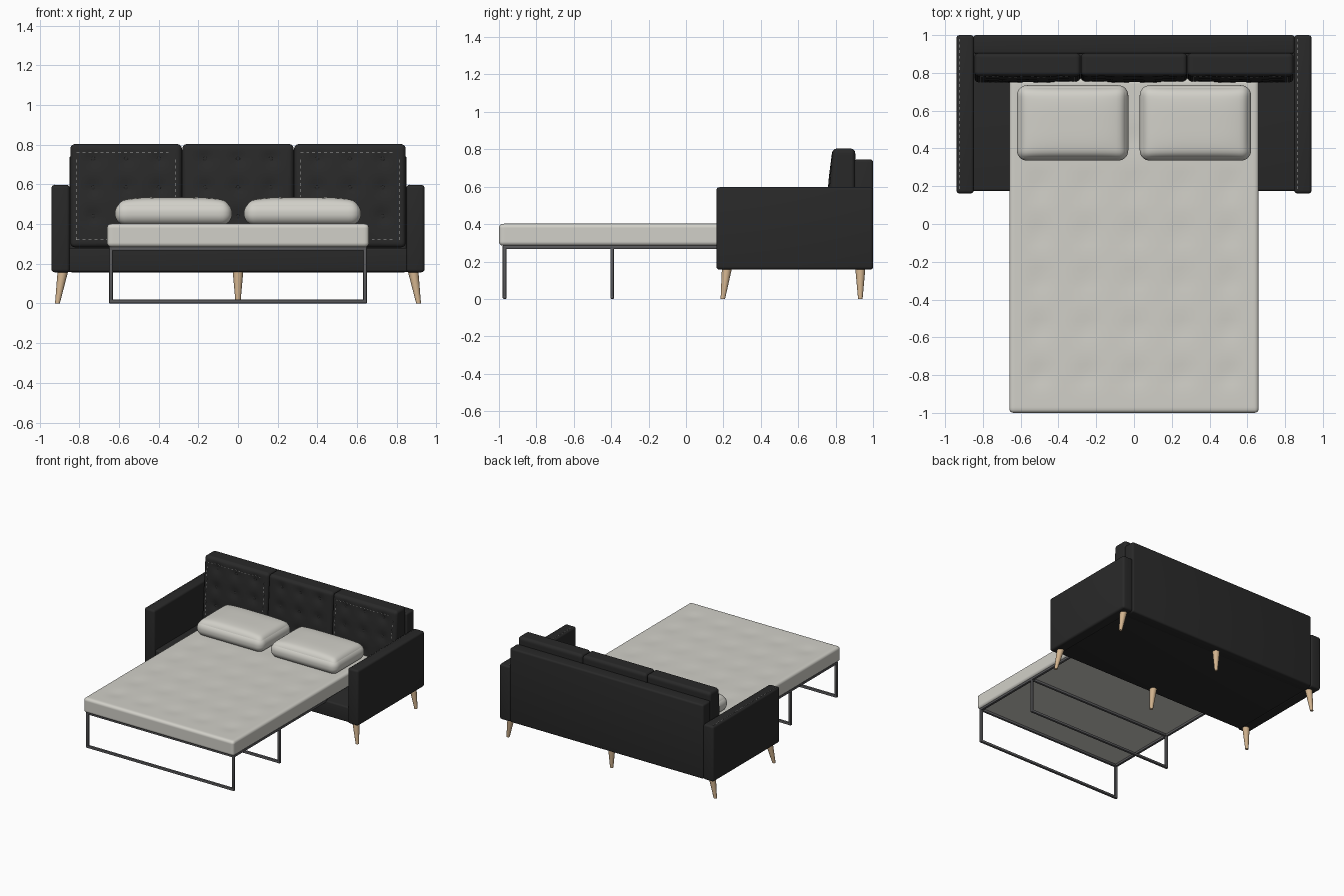
import bpy, bmesh, math
from mathutils import Vector, Matrix

cube = bpy.data.objects.get("Cube")
if cube:
    bpy.data.objects.remove(cube, do_unlink=True)


def material(name, r, g, b):
    m = bpy.data.materials.new(name)
    m.use_nodes = True
    m.diffuse_color = (r, g, b, 1)
    bsdf = m.node_tree.nodes["Principled BSDF"]
    bsdf.inputs["Base Color"].default_value = (r, g, b, 1)
    bsdf.inputs["Roughness"].default_value = 0.8
    return m


CHARCOAL = material("charcoal fabric", 0.022, 0.022, 0.022)
LINEN = material("linen", 0.64, 0.63, 0.58)
WOOD = material("light wood", 0.64, 0.45, 0.27)
METAL = material("dark metal", 0.1, 0.1, 0.105)
THREAD = material("pale thread", 0.45, 0.45, 0.44)


def finish(name, bm, mat, smooth=True):
    bmesh.ops.recalc_face_normals(bm, faces=bm.faces)
    mesh = bpy.data.meshes.new(name)
    bm.to_mesh(mesh)
    bm.free()
    mesh.materials.append(mat)
    ob = bpy.data.objects.new(name, mesh)
    bpy.context.collection.objects.link(ob)
    if smooth:
        bpy.ops.object.select_all(action="DESELECT")
        ob.select_set(True)
        bpy.context.view_layer.objects.active = ob
        bpy.ops.object.shade_smooth_by_angle(angle=math.radians(40))
    return ob


def add_box(bm, lo, hi):
    lo, hi = Vector(lo), Vector(hi)
    mat = Matrix.Translation((lo + hi) / 2) @ Matrix.Diagonal((*(hi - lo), 1))
    bmesh.ops.create_cube(bm, size=1, matrix=mat)


def bevel_all(bm, width, segments):
    bmesh.ops.bevel(bm, geom=bm.edges[:], offset=width, segments=segments,
                    profile=0.5, affect="EDGES")


def box(name, lo, hi, mat, bevel):
    bm = bmesh.new()
    add_box(bm, lo, hi)
    bevel_all(bm, bevel, 4)
    return finish(name, bm, mat)


def soft_box(name, lo, hi, r, n, mat, shape):
    """Rounded box with a fine grid; shape(u) returns an offset, u in -1..1."""
    lo, hi = Vector(lo), Vector(hi)
    mid, half = (lo + hi) / 2, (hi - lo) / 2
    bm = bmesh.new()
    bmesh.ops.create_cube(bm, size=2)
    bmesh.ops.subdivide_edges(bm, edges=bm.edges[:], cuts=n - 1, use_grid_fill=True)
    for v in bm.verts:
        u = Vector([math.sin(c * math.pi / 2) for c in v.co])
        p = Vector([a * b for a, b in zip(u, half)])
        core = Vector([max(r - h, min(h - r, c)) for c, h in zip(p, half)])
        d = p - core
        if d.length > 1e-6:
            p = core + d.normalized() * r
        v.co = mid + p + shape(u)
    return finish(name, bm, mat)


def dimples(x, y, spots, size):
    return sum(math.exp(-((x - a) ** 2 + (y - b) ** 2) / size ** 2) for a, b in spots)


# Sofa body
box("seat_base", (-0.86, 0.175, 0.158), (0.86, 0.98, 0.28), CHARCOAL, 0.012)
box("back_panel", (-0.85, 0.9, 0.157), (0.85, 1.0, 0.745), CHARCOAL, 0.014)
for side, x in (("right", -0.94), ("left", 0.848)):
    box(side + "_arm", (x, 0.162, 0.157), (x + 0.092, 1.0, 0.597), CHARCOAL, 0.016)

# Tufted back cushions
CUSHION_W, CUSHION_Z, CUSHION_H = 0.281, 0.543, 0.26
ROWS = (0.185, 0.04, -0.105)
COLS = (-0.165, 0, 0.165)
TUFTS = [(a, b) for a in COLS for b in ROWS]


def cushion_shape(u):
    front = max(0, -u.y)
    puff = 0.012 * (1 - u.x ** 2) * (1 - u.z ** 2)
    dip = 0.012 * dimples(u.x * CUSHION_W, u.z * CUSHION_H, TUFTS, 0.036)
    return Vector((0, 0.018 * u.z * (1 - u.y) / 2 + front * (dip - puff), 0))


def cushion_front(dx, dz):
    u = Vector((dx / CUSHION_W, -1, dz / CUSHION_H))
    return 0.766 + cushion_shape(u).y


def dash_loop(bm, cx):
    # Dashed seam running inside the cushion outline
    w, top, low, step, dash, t = 0.25, 0.217, -0.222, 0.03, 0.015, 0.0014
    for i in range(int(2 * w / step)):
        for z in (top, low):
            x = -w + i * step
            y = cushion_front(x + dash / 2, z)
            add_box(bm, (cx + x, y - 0.002, CUSHION_Z + z - t),
                    (cx + x + dash, y + 0.004, CUSHION_Z + z + t))
    for i in range(int((top - low) / step)):
        for x in (-w, w):
            z = low + i * step
            y = cushion_front(x, z + dash / 2)
            add_box(bm, (cx + x - t, y - 0.002, CUSHION_Z + z),
                    (cx + x + t, y + 0.004, CUSHION_Z + z + dash))


for i, side in enumerate(("right", "middle", "left")):
    cx = (i - 1) * 0.564
    soft_box(side + "_back_cushion",
             (cx - CUSHION_W, 0.766, CUSHION_Z - CUSHION_H),
             (cx + CUSHION_W, 0.905, CUSHION_Z + CUSHION_H),
             0.024, 40, CHARCOAL, cushion_shape)
    bm = bmesh.new()
    for a, b in TUFTS:
        pos = Vector((cx + a, cushion_front(a, b), CUSHION_Z + b))
        bmesh.ops.create_uvsphere(bm, u_segments=12, v_segments=8, radius=0.011,
                                  matrix=Matrix.Translation(pos) @ Matrix.Diagonal((1, 0.3, 1, 1)))
    finish(side + "_cushion_buttons", bm, CHARCOAL)
    if side != "middle":
        bm = bmesh.new()
        dash_loop(bm, cx)
        finish(side + "_cushion_stitching", bm, THREAD, False)

# Arm top stitching
for side, x in (("right", -0.923), ("left", 0.864)):
    bm = bmesh.new()
    for i in range(27):
        y = 0.185 + i * 0.03
        add_box(bm, (x - 0.0014, y, 0.594), (x + 0.0014, y + 0.015, 0.599))
    finish(side + "_arm_stitching", bm, THREAD, False)


# Splayed tapered legs
def leg(name, x, y, dx, dy):
    height = 0.165
    bm = bmesh.new()
    bmesh.ops.create_cone(bm, cap_ends=True, segments=20, radius1=0.012, radius2=0.027,
                          depth=height, matrix=Matrix.Translation((0, 0, height / 2)))
    for v in bm.verts:
        t = 1 - v.co.z / height
        v.co += Vector((x + dx * t, y + dy * t, 0))
    finish(name, bm, WOOD)


for row, y, dy in (("front", 0.219, -0.022), ("back", 0.932, 0)):
    for side, s in (("right", -1), ("middle", 0), ("left", 1)):
        leg(f"{row}_{side}_leg", s * 0.882, y, s * 0.028, dy)

# Pull-out bed frame of rounded tube
T = 0.02
bm = bmesh.new()
for x in (-0.65, 0.65 - T):
    add_box(bm, (x, -0.98, 0.266), (x + T, 0.2, 0.286))
for y in (-0.98, -0.405):
    add_box(bm, (-0.65, y, 0.266), (0.65, y + T, 0.286))
    add_box(bm, (-0.65, y, 0), (0.65, y + T, T))
    for x in (-0.65, 0.65 - T):
        add_box(bm, (x, y, 0.005), (x + T, y + T, 0.28))
bevel_all(bm, 0.005, 2)
finish("bed_frame", bm, METAL)

# Mattress with shallow quilting dips
QUILT = [(a * 0.25, -0.8 + b * 0.25) for a in range(-2, 3) for b in range(6)]


def mattress_shape(u):
    dip = 0.007 * dimples(u.x * 0.66, u.y * 0.885 - 0.115, QUILT, 0.06)
    return Vector((0, 0, -dip * max(0, u.z)))


soft_box("mattress", (-0.66, -1.0, 0.284), (0.66, 0.77, 0.402), 0.022, 48,
         LINEN, mattress_shape)


# Pillows
def pillow_shape(u):
    dome = (1 - u.x ** 4) * (1 - u.y ** 4)
    return Vector((0, 0, 0.025 * dome * max(0, u.z)))


for side, x in (("right", -0.62), ("left", 0.03)):
    soft_box(side + "_pillow", (x, 0.335, 0.395), (x + 0.59, 0.735, 0.512),
             0.055, 28, LINEN, pillow_shape)
